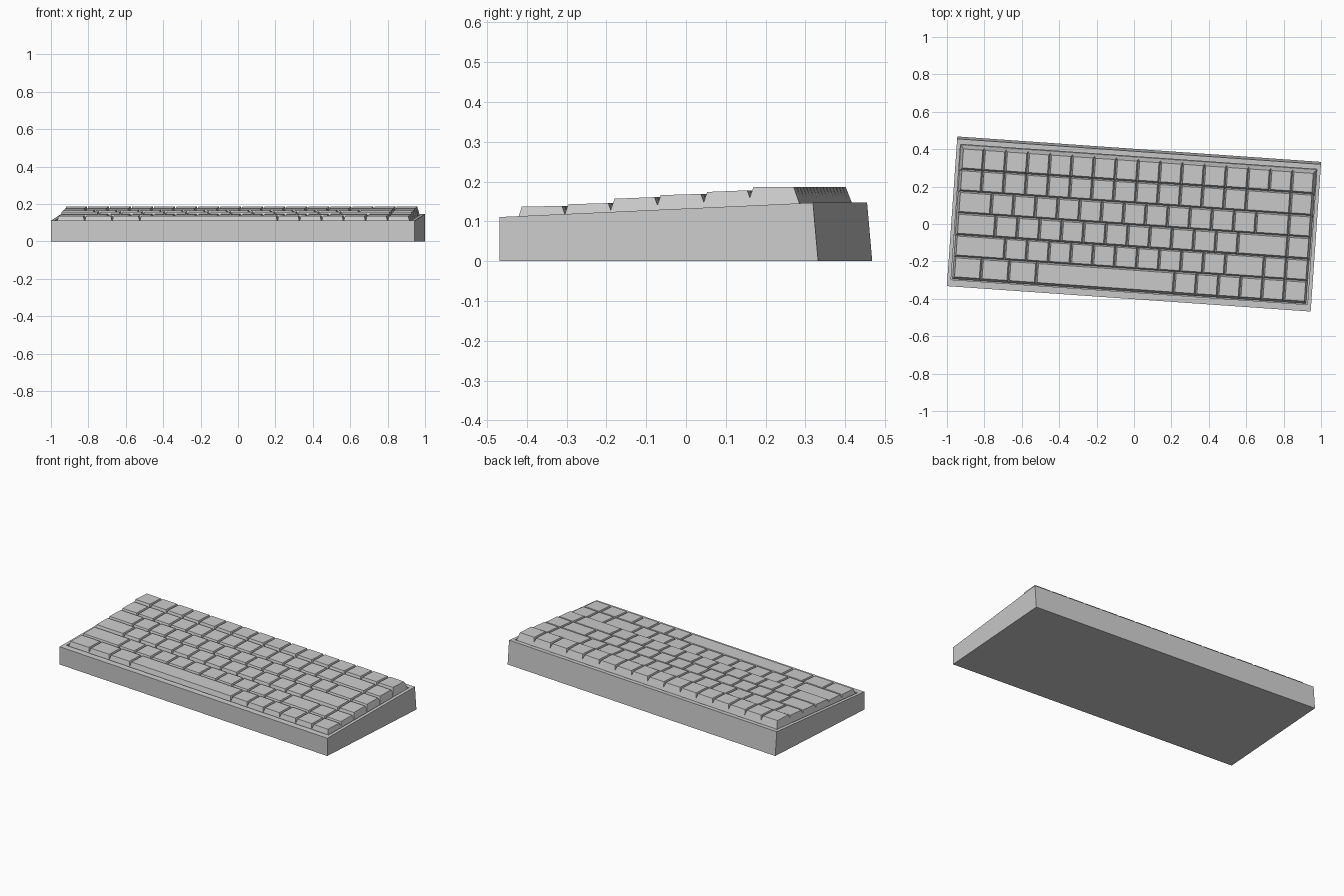
import bpy, bmesh, math

if "Cube" in bpy.data.objects:
    bpy.data.objects.remove(bpy.data.objects["Cube"])

TURN = math.radians(-4.0)      # whole keyboard is turned slightly on the desk
PITCH_X, PITCH_Y = 0.1181, 0.1167
LEFT, FRONT = -0.945, -0.3557  # start of the key field


def rim_z(y):
    """Height of the sloping case top."""
    return 0.111 + 0.036 * (y + 0.401) / 0.789


def loft(name, rings):
    """Closed solid from a stack of four-cornered rings."""
    bm = bmesh.new()
    rows = [[bm.verts.new(p) for p in ring] for ring in rings]
    for a, b in zip(rows, rows[1:]):
        for i in range(4):
            j = (i + 1) % 4
            bm.faces.new((a[i], a[j], b[j], b[i]))
    bm.faces.new(rows[0][::-1])
    bm.faces.new(rows[-1])
    bmesh.ops.recalc_face_normals(bm, faces=bm.faces)
    mesh = bpy.data.meshes.new(name)
    bm.to_mesh(mesh)
    bm.free()
    obj = bpy.data.objects.new(name, mesh)
    obj.rotation_euler.z = TURN
    bpy.context.collection.objects.link(obj)
    return obj


def ring(x0, x1, y0, y1, z0, z1):
    """Rectangle with front height z0 and back height z1."""
    return [(x0, y0, z0), (x1, y0, z0), (x1, y1, z1), (x0, y1, z1)]


# Case: wedge body with a shallow well for the keys
WELL = (-0.955, 0.955, -0.365, 0.36)
DEPTH = 0.016
wf, wb = rim_z(WELL[2]), rim_z(WELL[3])
loft("case", [
    ring(-0.975, 0.975, -0.401, 0.401, 0, 0),
    ring(-0.975, 0.975, -0.401, 0.388, rim_z(-0.401), rim_z(0.388)),
    ring(*WELL, wf, wb),
    ring(*WELL, wf - DEPTH, wb - DEPTH),
])

# Key widths per row, front to back, with top heights (front edge, back edge)
rows = [
    ([1.25] * 3 + [6.25] + [1] * 6, 0.137, 0.139),
    ([2.25] + [1] * 10 + [1.75, 1, 1], 0.143, 0.146),
    ([1.75] + [1] * 11 + [2.25, 1], 0.157, 0.161),
    ([1.5] + [1] * 12 + [1.5, 1], 0.166, 0.169),
    ([1] * 13 + [2, 1], 0.174, 0.178),
    ([1] * 16, 0.187, 0.187),
]

# Keycaps: tapered blocks standing on the well floor
for r, (widths, zf, zb) in enumerate(rows):
    y0 = FRONT + r * PITCH_Y + 0.0075
    y1 = FRONT + (r + 1) * PITCH_Y - 0.008
    bf, bb = rim_z(y0) - DEPTH, rim_z(y1) - DEPTH
    x = LEFT
    for c, w in enumerate(widths):
        x0, x1 = x + 0.0075, x + w * PITCH_X - 0.0075
        side = 0.25 * (zf - bf)
        name = "space_bar" if w > 6 else f"key_row{r + 1}_{c + 1}"
        loft(name, [
            ring(x0 - side, x1 + side, y0 - 0.3 * (zf - bf), y1 + 0.375 * (zb - bb), bf, bb),
            ring(x0, x1, y0, y1, zf, zb),
        ])
        x += w * PITCH_X
